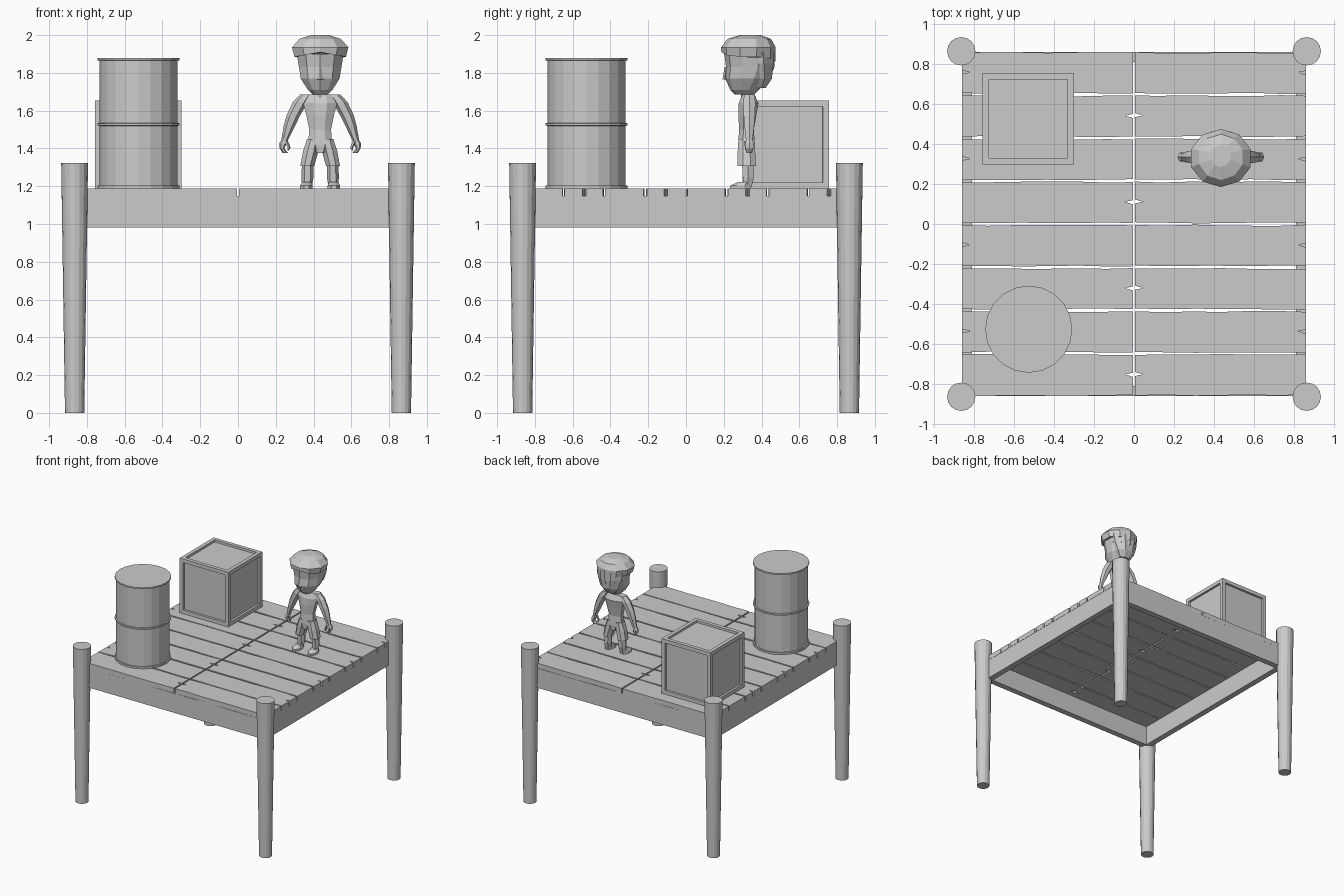
import bpy, bmesh, math, random
from mathutils import Vector

random.seed(4)
grey = bpy.data.materials.new("plain_grey")
grey.diffuse_color = (0.6, 0.6, 0.6, 1)


def finish(name, bm):
    bmesh.ops.recalc_face_normals(bm, faces=bm.faces)
    me = bpy.data.meshes.new(name)
    bm.to_mesh(me)
    bm.free()
    me.materials.append(grey)
    ob = bpy.data.objects.new(name, me)
    bpy.context.collection.objects.link(ob)
    return ob


def loft(name, rings, n, cx=0.0, turn=0.0, smooth=False):
    """Stack of closed rings: (x offset, y centre, z, x radius, y radius)."""
    bm = bmesh.new()
    loops = []
    for ox, cy, z, rx, ry in rings:
        loops.append([bm.verts.new((cx + ox + rx * math.cos(turn + math.tau * i / n),
                                    cy + ry * math.sin(turn + math.tau * i / n), z)) for i in range(n)])
    for a, b in zip(loops, loops[1:]):
        for i in range(n):
            bm.faces.new((a[i], a[(i + 1) % n], b[(i + 1) % n], b[i]))
    bm.faces.new(loops[0])
    bm.faces.new(loops[-1])
    ob = finish(name, bm)
    if smooth:
        for o in bpy.context.selected_objects:
            o.select_set(False)
        ob.select_set(True)
        bpy.context.view_layer.objects.active = ob
        bpy.ops.object.shade_smooth_by_angle(angle=math.radians(32))
    return ob


def box_bm(lo, hi):
    bm = bmesh.new()
    bmesh.ops.create_cube(bm, size=1)
    for v in bm.verts:
        v.co = Vector([(l + h) / 2 + c * (h - l) for l, h, c in zip(lo, hi, v.co)])
    return bm


def extrude_outline(name, pts, z0, z1):
    bm = bmesh.new()
    f = bm.faces.new([bm.verts.new((x, y, z0)) for x, y in pts])
    ext = bmesh.ops.extrude_face_region(bm, geom=[f])["geom"]
    for v in ext:
        if isinstance(v, bmesh.types.BMVert):
            v.co.z = z1
    return finish(name, bm)


# Four tapered posts
for sx in (-1, 1):
    for sy in (-1, 1):
        loft("post", [(0, sy * 0.865, 0, 0.051, 0.051), (0, sy * 0.865, 1.324, 0.071, 0.071)],
             16, cx=sx * 0.865)

# Frame beams under the deck
for s in (-1, 1):
    a, b = sorted((s * 0.81, s * 0.86))
    finish("side_beam", box_bm((a, -0.86, 0.981), (b, 0.86, 1.147)))
    finish("cross_beam", box_bm((-0.86, a, 0.981), (0.86, b, 1.147)))

# Deck planks: two columns of eight, wavy long edges, a split at alternating ends
pitch = 1.728 / 8
for col, x0, x1 in ((0, -0.862, -0.006), (1, 0.006, 0.862)):
    for row in range(8):
        yc = -0.864 + pitch * (row + 0.5)
        h = pitch / 2 - 0.004
        xs = [x0 + (x1 - x0) * t for t in (0, 0.15, 0.35, 0.5, 0.68, 0.85, 1)]
        wave = lambda: h - random.uniform(-0.001, 0.005)
        low = [(x, max(-0.864, yc - wave())) for x in xs]
        top = [(x, min(0.864, yc + wave())) for x in reversed(xs)]
        left_split = (row + col) % 2 == 1
        ny = yc + 0.003
        if left_split:
            pts = low + top + [(x0, ny + 0.012), (x0 + 0.04, ny), (x0, ny - 0.008)]
        else:
            pts = low + [(x1, ny - 0.012), (x1 - 0.04, ny), (x1, ny + 0.008)] + top
        extrude_outline("plank", pts, 1.146, 1.188)

# Barrel with three hoops
R, r = 0.218, 0.207
profile = [(1.188, R), (1.203, R), (1.203, r), (1.52, r), (1.521, R), (1.533, R),
           (1.534, r), (1.866, r), (1.867, R), (1.879, R)]
loft("barrel", [(0, -0.527, z, q, q) for z, q in profile], 20, cx=-0.527)

# Crate with recessed panels
bm = box_bm((-0.758, 0.298, 1.188), (-0.3, 0.756, 1.655))
bmesh.ops.inset_individual(bm, faces=bm.faces[:], thickness=0.045, depth=0)
panels = [f for f in bm.faces if all(len(e.link_faces) == 2 for e in f.edges)
          and f.calc_area() > 0.12]
bmesh.ops.inset_individual(bm, faces=panels, thickness=0.001, depth=-0.018)
finish("crate", bm)

# Figure: head, nose and cap
CX = 0.435
loft("head", [(0, 0.31, 1.685, 0.04, 0.05), (0, 0.31, 1.71, 0.068, 0.075),
              (0, 0.325, 1.77, 0.108, 0.118), (0, 0.34, 1.83, 0.118, 0.128),
              (0, 0.335, 1.90, 0.13, 0.132)], 10, CX, math.pi / 10)
loft("hair", [(0, 0.385, 1.72, 0.05, 0.04), (0, 0.39, 1.77, 0.09, 0.07),
              (0, 0.375, 1.85, 0.122, 0.095), (0, 0.37, 1.91, 0.13, 0.1)], 8, CX, math.pi / 8)
cap = loft("cap", [(0, 0.33, 1.885, 0.143, 0.143), (0, 0.33, 1.935, 0.157, 0.145),
                   (0, 0.335, 1.98, 0.115, 0.115), (0, 0.34, 2.0, 0.05, 0.055)], 10, CX, math.pi / 10)
for v in cap.data.vertices:  # lower edge arches up over the face centre
    if v.co.z < 1.89:
        v.co.z += 0.025 * max(0, 1 - abs(v.co.x - CX) / 0.13) * (1 if v.co.y < 0.33 else -1)
loft("nose", [(0, 0.205, 1.765, 0.018, 0.012), (0, 0.212, 1.83, 0.006, 0.008)], 4, CX)
loft("neck", [(0, 0.325, 1.65, 0.05, 0.035), (0, 0.325, 1.70, 0.035, 0.035)], 8, CX)

# Figure: torso and hips
loft("torso", [(0, 0.32, 1.375, 0.04, 0.045), (0, 0.32, 1.42, 0.07, 0.048),
               (0, 0.32, 1.50, 0.062, 0.042), (0, 0.325, 1.58, 0.08, 0.052),
               (0, 0.332, 1.64, 0.098, 0.057), (0, 0.33, 1.685, 0.08, 0.035)],
     8, CX, math.pi / 8)

# Figure: arms with hooked hands, shorts legs, calves and feet on both sides
for s in (-1, 1):
    arm = [(0.075, 1.685, 0.032, 0.03), (0.105, 1.645, 0.04, 0.038), (0.142, 1.575, 0.036, 0.034),
           (0.163, 1.52, 0.03, 0.03), (0.188, 1.445, 0.018, 0.02), (0.197, 1.425, 0.02, 0.026),
           (0.202, 1.40, 0.012, 0.024), (0.185, 1.377, 0.014, 0.016)]
    loft("arm", [(s * x, 0.335, z, rx, ry) for x, z, rx, ry in arm], 6, CX)
    thumb = [(0.182, 1.44, 0.012, 0.012), (0.166, 1.405, 0.009, 0.009), (0.17, 1.39, 0.005, 0.006)]
    loft("thumb", [(s * x, 0.32, z, rx, ry) for x, z, rx, ry in thumb], 5, CX)
    loft("shorts_leg", [(s * 0.068, 0.322, 1.308, 0.04, 0.052), (s * 0.05, 0.32, 1.385, 0.044, 0.05),
                        (s * 0.036, 0.32, 1.45, 0.036, 0.046)], 8, CX, math.pi / 8)
    loft("calf", [(s * 0.07, 0.325, 1.195, 0.026, 0.026), (s * 0.067, 0.33, 1.25, 0.032, 0.034),
                  (s * 0.066, 0.327, 1.33, 0.03, 0.036)], 6, CX)
    loft("foot", [(s * 0.073, 0.288, 1.188, 0.036, 0.06), (s * 0.073, 0.288, 1.203, 0.036, 0.058),
                  (s * 0.071, 0.308, 1.222, 0.026, 0.036)], 8, CX, math.pi / 8)
